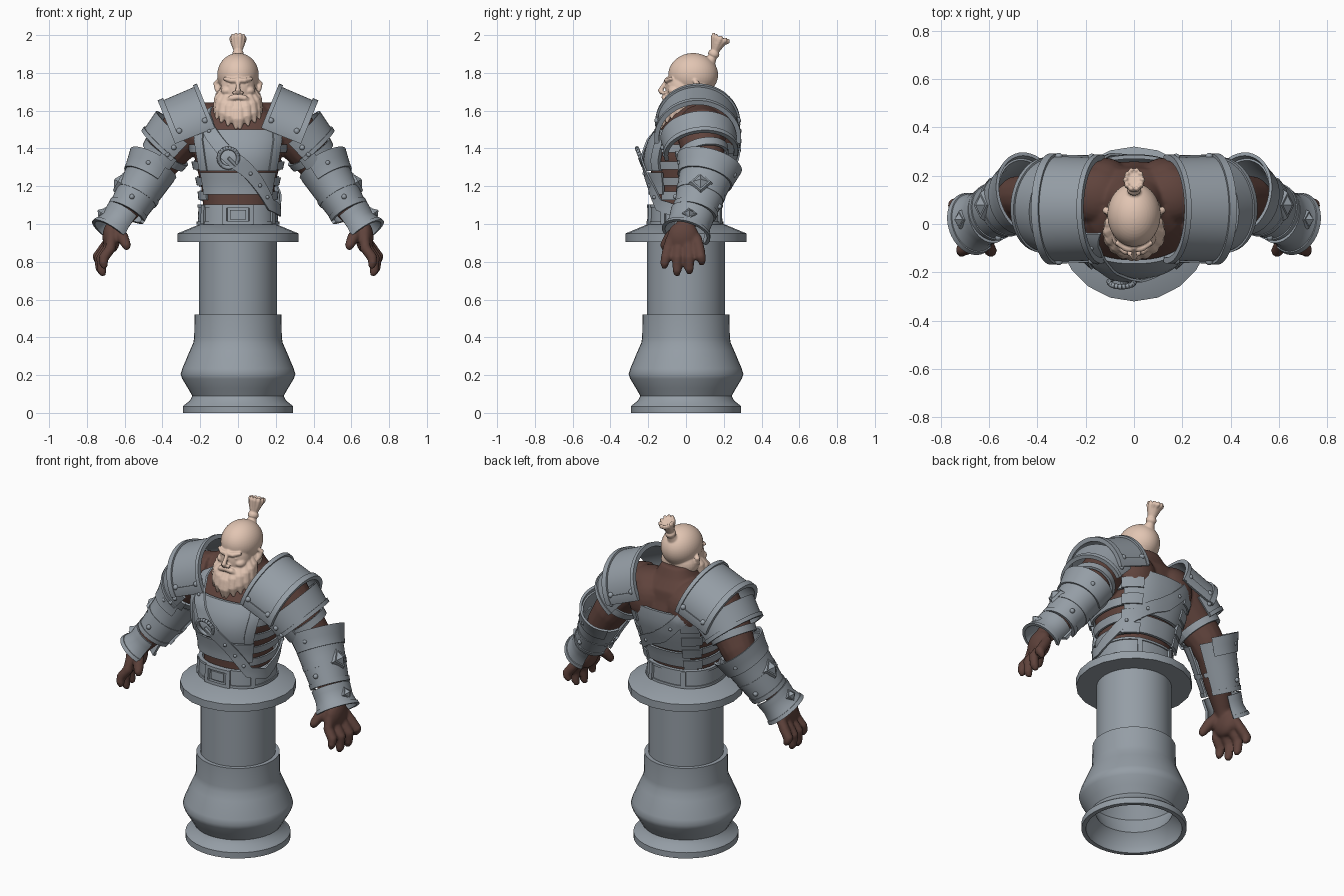
import bpy, bmesh
from math import sin, cos, pi, radians, copysign
from mathutils import Vector, Matrix

if "Cube" in bpy.data.objects:
    bpy.data.objects.remove(bpy.data.objects["Cube"])


def material(name, rgb):
    m = bpy.data.materials.new(name)
    m.use_nodes = True
    m.diffuse_color = (*rgb, 1)
    m.node_tree.nodes["Principled BSDF"].inputs["Base Color"].default_value = (*rgb, 1)
    return m


STEEL = material("steel grey", (0.30, 0.34, 0.38))
CLOTH = material("dark brown", (0.115, 0.056, 0.045))
SKIN = material("pale skin", (0.76, 0.56, 0.45))


def add_mesh(bm, name, mat, sharp):
    bmesh.ops.recalc_face_normals(bm, faces=bm.faces)
    me = bpy.data.meshes.new(name)
    bm.to_mesh(me)
    me.materials.append(mat)
    me.shade_smooth()
    me.set_sharp_from_angle(angle=radians(sharp))
    ob = bpy.data.objects.new(name, me)
    bpy.context.collection.objects.link(ob)
    return ob


def finish(bm, name, mat=STEEL, pair=False, sharp=35):
    ob = add_mesh(bm, "left_" + name if pair else name, mat, sharp)
    if pair:
        bm.transform(Matrix.Scale(-1, 4, (1, 0, 0)))
        add_mesh(bm, "right_" + name, mat, sharp)
    bm.free()
    return ob


def remesh(ob, voxel, smooth):
    r = ob.modifiers.new("blend", "REMESH")
    r.mode, r.voxel_size, r.use_smooth_shade = "VOXEL", voxel, True
    s = ob.modifiers.new("soften", "SMOOTH")
    s.iterations, s.factor = smooth, 0.5


def mirror_into(bm):
    dup = bmesh.ops.duplicate(bm, geom=bm.verts[:] + bm.edges[:] + bm.faces[:])["geom"]
    verts = [g for g in dup if isinstance(g, bmesh.types.BMVert)]
    bmesh.ops.scale(bm, vec=(-1, 1, 1), verts=verts)


def ball(bm, c, r, n=14):
    bmesh.ops.create_uvsphere(bm, u_segments=n, v_segments=n // 2, radius=1,
                              matrix=Matrix.Translation(c) @ Matrix.Diagonal((*r, 1)))


def skin_rings(bm, rings):
    rows = [[bm.verts.new(p) for p in ring] for ring in rings]
    n = len(rows[0])
    for a, b in zip(rows, rows[1:]):
        for i in range(n):
            bm.faces.new((a[i], a[(i + 1) % n], b[(i + 1) % n], b[i]))
    bm.faces.new(rows[0])
    bm.faces.new(rows[-1])


def tube(bm, pts, n=12):
    """Round limb through (x, y, z, radius) stations."""
    rings, P = [], [Vector(p[:3]) for p in pts]
    for i, p in enumerate(P):
        d = P[min(i + 1, len(P) - 1)] - P[max(i - 1, 0)]
        side = d.cross(Vector((0.3, 1, 0.1))).normalized()
        up = side.cross(d).normalized()
        rings.append([p + pts[i][3] * (side * cos(2 * pi * k / n) + up * sin(2 * pi * k / n)) for k in range(n)])
    skin_rings(bm, rings)


def shell(bm, f, nu, nv, thick, base=0.0):
    """Curved plate with thickness from f(u, v, offset)."""
    g = [[[bm.verts.new(f(i / nu, j / nv, base + o)) for j in range(nv + 1)]
          for i in range(nu + 1)] for o in (0, thick)]
    for i in range(nu):
        for j in range(nv):
            for s in g:
                bm.faces.new((s[i][j], s[i + 1][j], s[i + 1][j + 1], s[i][j + 1]))
    edge = [(i, 0) for i in range(nu)] + [(nu, j) for j in range(nv)]
    edge += [(i, nv) for i in range(nu, 0, -1)] + [(0, j) for j in range(nv, 0, -1)]
    for (a, b), (c, d) in zip(edge, edge[1:] + edge[:1]):
        bm.faces.new((g[0][a][b], g[0][c][d], g[1][c][d], g[1][a][b]))


def lerp_table(table, t):
    for a, b in zip(table, table[1:]):
        if t <= b[0]:
            break
    k = (t - a[0]) / (b[0] - a[0])
    return [x + (y - x) * k for x, y in zip(a, b)]


def lathe(name, profile, n):
    bm = bmesh.new()
    skin_rings(bm, [[(r * sin(2 * pi * k / n), -r * cos(2 * pi * k / n), z) for k in range(n)] for r, z in profile])
    finish(bm, name, sharp=42)


# Pedestal
lathe("pedestal", [(.2, .3), (.25, .2), (.21, .1), (.262, .04), (.265, 0), (.29, 0), (.29, .035), (.28, .045),
                   (.255, .065), (.242, .09), (.265, .13), (.295, .18), (.304, .205), (.295, .235), (.255, .33),
                   (.237, .37), (.232, .4), (.23, .52), (.207, .52), (.207, .91)], 40)
lathe("pedestal_disc", [(.2, .905), (.32, .905), (.32, .95), (.2, 1.0)], 20)

# Torso cross sections: height, centre y, half width, half depth
TORSO = [(.98, 0, .19, .17), (1.1, 0, .185, .165), (1.2, .01, .195, .18), (1.35, .02, .23, .22),
         (1.45, .045, .25, .215), (1.52, .06, .24, .18), (1.58, .075, .2, .155), (1.64, .08, .12, .11),
         (1.7, .08, .085, .08)]


def on_torso(deg, z, off=0.0):
    z, cy, rx, ry = lerp_table(TORSO, z)
    s, c = sin(radians(deg)), cos(radians(deg))
    return Vector((copysign(abs(s) ** .85, s) * (rx + off), cy - copysign(abs(c) ** .85, c) * (ry + off), z))


# Brown undersuit, arms and hands
bm = bmesh.new()
tube(bm, [(.2, .08, 1.52, .12), (.28, .08, 1.5, .135), (.37, .09, 1.39, .115), (.43, .11, 1.3, .1),
          (.48, .11, 1.22, .09), (.56, .05, 1.11, .075), (.64, 0, 1.0, .052), (.66, -.01, .97, .046)], 16)
ball(bm, (.13, .19, 1.48), (.11, .085, .13), 24)
ball(bm, (.15, .12, 1.56), (.13, .12, .085), 24)
ball(bm, (.67, -.015, .93), (.048, .085, .085), 20)
for k, low in enumerate((.765, .725, .735, .785)):
    y, x = -.095 + k * .055, .012 * k - .02
    tube(bm, [(.67, y * .8, .93, .027), (.695 + x, y, .87, .029), (.732 + x, y * 1.12, .82, .028),
              (.728 + x * .8, y * 1.2, low + .025, .024), (.716 + x * .6, y * 1.2, low, .014)])
tube(bm, [(.645, -.04, .97, .034), (.61, -.085, .93, .032), (.59, -.115, .885, .025), (.583, -.12, .865, .014)])
mirror_into(bm)
skin_rings(bm, [[on_torso(a, row[0]) for a in range(0, 360, 10)] for row in TORSO])
remesh(finish(bm, "undersuit_body", CLOTH), .009, 4)

# Head with face, beard, ears and top knot
bm = bmesh.new()
ball(bm, (.028, .06, 1.7), (.085, .07, .08), 28)
tube(bm, [(.008, -.104, 1.76, .013), (.035, -.1, 1.759, .014), (.075, -.076, 1.77, .009)])
ball(bm, (.042, -.08, 1.737), (.019, .017, .01))
ball(bm, (.058, -.06, 1.705), (.033, .036, .026), 20)
ball(bm, (.016, -.12, 1.695), (.014, .014, .01))
tube(bm, [(.1, .035, 1.695, .012), (.111, .05, 1.715, .014), (.117, .058, 1.745, .015), (.102, .045, 1.76, .012)])
tube(bm, [(0, -.118, 1.672, .013), (.035, -.112, 1.667, .016), (.063, -.09, 1.645, .014), (.078, -.08, 1.615, .005)])
for k in range(6):
    a = radians(5 + k * 21)
    s, c, drop = sin(a), cos(a), .022 * k
    tube(bm, [(.07 * s, -.015 - .066 * c, 1.66 + drop * .5, .026), (.092 * s, -.025 - .085 * c, 1.6 + drop * .7, .036),
              (.104 * s, -.035 - .09 * c, 1.55 + drop * .7, .03), (.125 * s, -.04 - .09 * c, 1.5 + drop * .8, .005)])
mirror_into(bm)
ball(bm, (0, .038, 1.79), (.11, .132, .115), 48)
ball(bm, (0, -.02, 1.715), (.092, .087, .12), 48)
ball(bm, (0, -.035, 1.6), (.088, .08, .085), 32)
ball(bm, (0, .06, 1.63), (.085, .08, .1), 32)
tube(bm, [(0, -.095, 1.775, .01), (0, -.115, 1.74, .011), (0, -.137, 1.705, .014), (0, -.128, 1.69, .011)])
ball(bm, (0, -.106, 1.638), (.028, .016, .008))
tube(bm, [(0, .125, 1.86, .034), (0, .142, 1.885, .022), (0, .144, 1.893, .03), (0, .15, 1.908, .03),
          (0, .153, 1.916, .022), (0, .165, 1.94, .028), (0, .178, 1.97, .039), (0, .184, 1.985, .041)], 24)
for k in range(10):
    x, y = cos(pi * k / 5), sin(pi * k / 5)
    tube(bm, [(x * .014, .156 + y * .014, 1.92, .01), (x * .026, .171 + y * .028, 1.955, .012),
              (x * .034, .183 + y * .04, 1.98 - y * .014, .013), (x * .036, .187 + y * .042, 1.996 - y * .017, .007)])
remesh(finish(bm, "head", SKIN), .0045, 4)


def torso_plate(name, a0, a1, z0, z1, off=.018, thick=.016, pair=False):
    bm = bmesh.new()
    shell(bm, lambda u, v, o: on_torso(a0 + (a1 - a0) * u, z0 + (z1 - z0) * v, o),
          max(4, int(abs(a1 - a0) / 6)), 4, thick, off)
    finish(bm, name, pair=pair)


# Cuirass, side straps and belt
torso_plate("breastplate", -44, 44, 1.28, 1.5, .014, .016)
torso_plate("breastplate_edge", 38, 52, 1.28, 1.5, .014, .024, pair=True)
torso_plate("belly_plate", -54, 54, 1.155, 1.272, .014)
torso_plate("back_plate", 125, 235, 1.24, 1.48)
torso_plate("back_lower_plate", 140, 220, 1.13, 1.225)
for k, z in enumerate((1.15, 1.225, 1.31, 1.4)):
    torso_plate("side_strap_%d" % k, 50, 138, z - .022, z + .022, .01, .012, pair=True)
    torso_plate("back_strap_tab_%d" % k, 122, 152, z - .028, z + .028, .026, .016, pair=True)
torso_plate("belt", 0, 360, 1.01, 1.09, .008, .016)
for k, z in enumerate((.998, 1.088)):
    torso_plate("belt_edge_%d" % k, 0, 360, z, z + .014, .008, .022)
torso_plate("belt_loop", 52, 60, 1.0, 1.1, .02, .016, pair=True)
torso_plate("belt_back_loop", 150, 158, 1.0, 1.1, .02, .016, pair=True)
torso_plate("buckle_side", 12, 18, 1.0, 1.1, .015, .026, pair=True)
for k, z in enumerate((.998, 1.084)):
    torso_plate("buckle_bar_%d" % k, -18, 18, z, z + .018, .015, .026)
torso_plate("buckle_tongue", -8, 8, 1.025, 1.075, .015, .02)

# Diagonal sash around chest and back: position, angle, height
SASH = [(0, -52, 1.6), (.1, -36, 1.54), (.25, -8, 1.36), (.5, 48, 1.1), (.6, 80, 1.07), (.8, 180, 1.31), (1, 232, 1.58)]


def on_sash(t, w, o):
    _, a, z = lerp_table(SASH, t)
    q, p = lerp_table(SASH, min(t + .05, 1)), lerp_table(SASH, max(t - .05, 0))
    d = Vector(((q[1] - p[1]) * .0038, q[2] - p[2])).normalized()
    return on_torso(a - d.y * w / .0038, z + d.x * w, o)


bm = bmesh.new()
shell(bm, lambda u, v, o: on_sash(u, (v - .5) * .064, o), 72, 3, .01, .032)
finish(bm, "sash")
bm = bmesh.new()
for t in (.08, .14, .34, .4, .46, .7, .76, .86):
    ball(bm, on_sash(t, 0, .042), (.01, .01, .01))
finish(bm, "sash_studs")
bm = bmesh.new()
hub = on_torso(-8, 1.35, .042)
for k in range(24):
    p, q = [hub + Vector((.052 * sin(a), -.02 * cos(a), .052 * cos(a))) for a in (pi * k / 12, pi * (k + 1) / 12)]
    tube(bm, [(*p, .011), (*q, .011)], 8)
tube(bm, [(*(hub + Vector((0, -.005, 0))), .009), (*(hub + Vector((.042, .01, -.042))), .008)], 8)
finish(bm, "sash_ring", sharp=60)


def sleeve(stations):
    """Surface around an arm axis; stations are (t, x, y, z, out radius, depth radius)."""
    d = (Vector(stations[-1][1:4]) - Vector(stations[0][1:4])).normalized()
    back = (Vector((0, 1, 0)) - d * d.y).normalized()
    out = back.cross(d)
    out = out if out.z > 0 else -out

    def f(deg, t, o=0.0):
        _, x, y, z, ru, rv = lerp_table(stations, t)
        return Vector((x, y, z)) + out * cos(radians(deg)) * (ru + o) + back * sin(radians(deg)) * (rv + o)
    return f


def arm_plate(name, f, reach, t0, t1, off, thick, mid=0):
    bm = bmesh.new()
    shell(bm, lambda u, v, o: f(mid + reach * (2 * u - 1), t0 + (t1 - t0) * v, o), 32, 4, thick, off)
    finish(bm, name, pair=True)


def studs(name, f, spots, r):
    bm = bmesh.new()
    for a, t in spots:
        ball(bm, f(a, t, .014), (r, r, r))
    finish(bm, name, pair=True)


# Layered shoulder armour
pad = sleeve([(0, .135, .062, 1.54, .195, .2), (1, .345, .062, 1.455, .19, .205)])
arm_plate("shoulder_pad", pad, 98, 0, 1, 0, .014)
for k, (a, b) in enumerate(((0, .1), (.86, 1))):
    arm_plate("shoulder_rim_%d" % k, pad, 98, a, b, .005, .02)
for k, m in enumerate((-92, 92)):
    arm_plate("shoulder_end_%d" % k, pad, 7, 0, 1, .005, .016, m)
studs("shoulder_studs", pad, [(s * a, t) for s in (-1, 1) for a, t in ((84, .15), (84, .8))], .016)
lame = sleeve([(0, .29, .068, 1.47, .178, .19), (1, .375, .08, 1.375, .16, .175)])
arm_plate("shoulder_lame", lame, 104, 0, 1, 0, .014)
arm_plate("shoulder_lame_rim", lame, 104, .82, 1, .004, .018)
studs("lame_studs", lame, [(-92, .5), (92, .5), (-92, .9)], .014)
cuff = sleeve([(0, .375, .09, 1.385, .122, .125), (1, .405, .1, 1.34, .116, .12)])
arm_plate("upper_arm_strap", cuff, 180, 0, .75, -.004, .014)
arm_plate("upper_arm_strap_tab", cuff, 18, -.25, 1, .006, .016, -100)

# Forearm bracers and wrist guards
bracer = sleeve([(0, .437, .125, 1.325, .13, .155), (.3, .475, .105, 1.25, .114, .13), (1, .59, .045, 1.06, .09, .1)])
arm_plate("bracer", bracer, 165, .08, 1, 0, .013)
arm_plate("elbow_flare", bracer, 125, 0, .36, .008, .014, 12)
arm_plate("bracer_rim", bracer, 165, .92, 1.0, .004, .014)
arm_plate("bracer_strap", bracer, 175, .6, .68, .003, .013)
studs("bracer_studs", bracer, [(-75, .2), (75, .2), (-80, .82), (80, .82)], .014)
wrist = sleeve([(0, .6, .035, 1.055, .09, .105), (.5, .636, .018, 1.0, .085, .1), (1, .672, 0, .95, .102, .115)])
arm_plate("wrist_guard", wrist, 125, 0, 1, 0, .013)
arm_plate("wrist_rim", wrist, 125, .84, 1, .004, .014)

# Diamond bosses on the bracers
bm = bmesh.new()
for f, t, size in ((bracer, .62, .066), (wrist, .5, .044)):
    n = (f(0, t, .1) - f(0, t)).normalized()
    turn = Vector((0, 0, 1)).rotation_difference(n).to_matrix().to_4x4()
    for r, h, lift, tip in ((size, .024, .01, .8), (size * .65, .022, .032, .1)):
        bmesh.ops.create_cone(bm, cap_ends=True, segments=4, radius1=r, radius2=r * tip,
                              depth=h, matrix=Matrix.Translation(f(0, t, lift)) @ turn)
finish(bm, "bracer_diamonds", pair=True, sharp=20)
